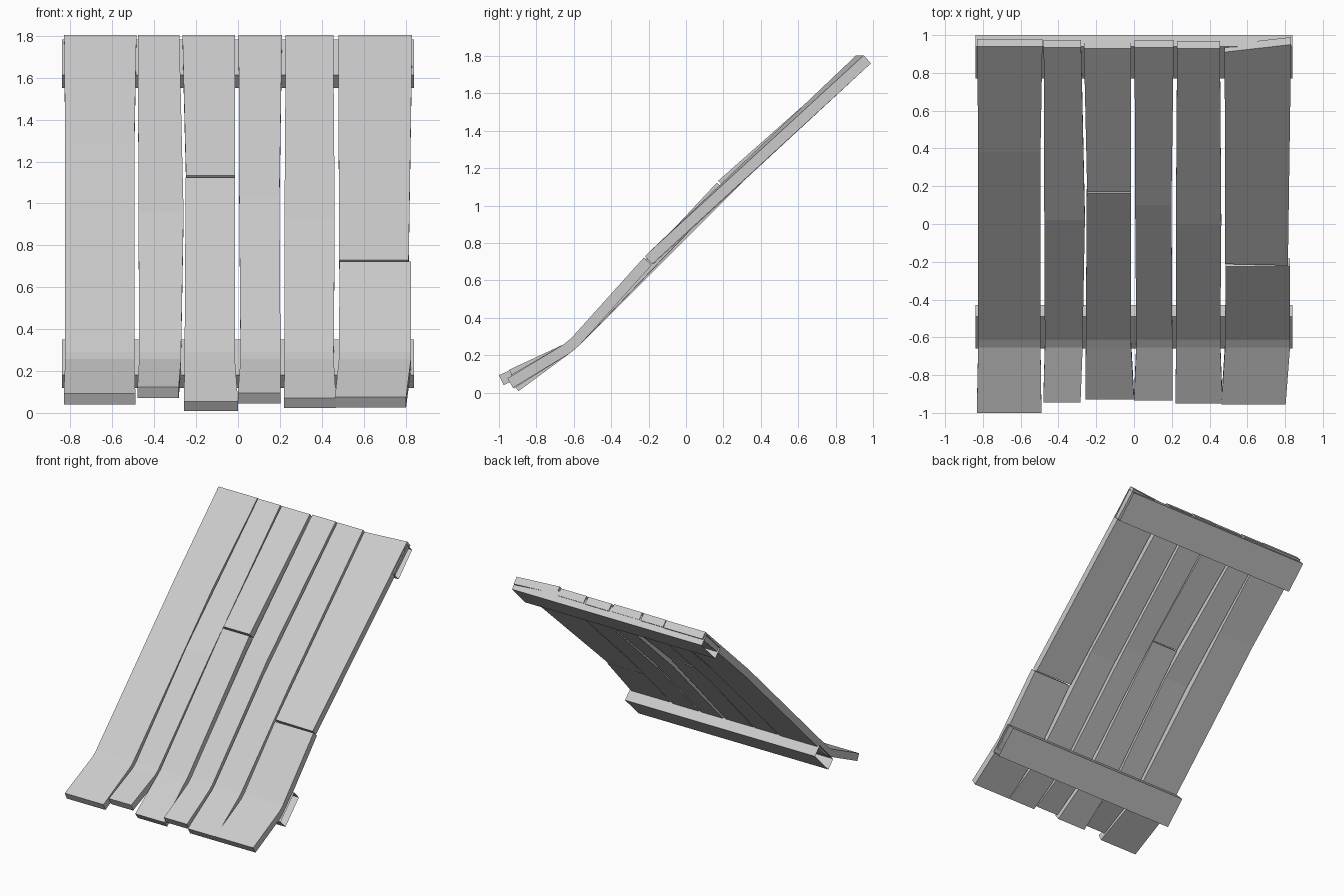
import bpy, bmesh
from mathutils import Vector

if "Cube" in bpy.data.objects:
    bpy.data.objects.remove(bpy.data.objects["Cube"])

THICK = 0.058


def make_object(name, bm):
    bmesh.ops.recalc_face_normals(bm, faces=bm.faces[:])
    mesh = bpy.data.meshes.new(name)
    bm.to_mesh(mesh)
    bm.free()
    bpy.context.collection.objects.link(bpy.data.objects.new(name, mesh))


def plank(name, sections):
    """Loft a board, top to bottom, through (y, z, x_left, x_right[, y shift of left edge])."""
    bm = bmesh.new()
    pts = [Vector((s[0], s[1])) for s in sections]
    rings = []
    for i, s in enumerate(sections):
        t = (pts[min(i + 1, len(pts) - 1)] - pts[max(i - 1, 0)]).normalized()
        oy, oz = -t.y * THICK, t.x * THICK  # thickness lies behind and below
        y, z, x0, x1 = s[:4]
        yl = y + (s[4] if len(s) > 4 else 0)
        rings.append([bm.verts.new(c) for c in (
            (x0, yl, z), (x1, y, z), (x1, y + oy, z + oz), (x0, yl + oy, z + oz))])
    for a, b in zip(rings, rings[1:]):
        for k in range(4):
            n = (k + 1) % 4
            bm.faces.new((a[k], a[n], b[n], b[k]))
    bm.faces.new(rings[0])
    bm.faces.new(rings[-1])
    make_object(name, bm)


def bend(x0, x1):
    # kick-out near the foot of each board
    return [(-0.615, 0.29, x0, x1), (-0.655, 0.258, x0, x1)]


# Boards, left to right
plank("plank_1", [(0.94, 1.804, -0.83, -0.485), (0.38, 1.285, -0.825, -0.495),
                  *bend(-0.825, -0.495), (-1.0, 0.093, -0.832, -0.49)])
plank("plank_2", [(0.935, 1.804, -0.478, -0.28), (0.02, 0.96, -0.475, -0.26),
                  *bend(-0.472, -0.272), (-0.945, 0.123, -0.48, -0.283)])
plank("plank_3_upper", [(0.93, 1.804, -0.265, -0.015), (0.172, 1.133, -0.248, -0.015)])
plank("plank_3_lower", [(0.165, 1.123, -0.25, -0.015), *bend(-0.255, -0.015),
                        (-0.93, 0.055, -0.258, 0.0)])
plank("plank_4", [(0.935, 1.804, 0.003, 0.21), (0.10, 1.03, 0.006, 0.198),
                  *bend(0.012, 0.203), (-0.935, 0.096, 0.0, 0.203)])
plank("plank_5", [(0.93, 1.804, 0.228, 0.455), (0.0, 0.93, 0.222, 0.462),
                  *bend(0.222, 0.457), (-0.95, 0.072, 0.22, 0.468)])
plank("plank_6_upper", [(0.95, 1.804, 0.48, 0.832, -0.04),
                        (-0.22, 0.73, 0.482, 0.815, 0.008)])
plank("plank_6_lower", [(-0.226, 0.722, 0.485, 0.826), *bend(0.482, 0.826),
                        (-0.955, 0.076, 0.463, 0.803)])


# Rear crossbars: hollow sleeves with open ends
def crossbar(name, y, z):
    bm = bmesh.new()
    prof = [(0, 0), (0.17, 0.17), (0.23, 0.108), (0.06, -0.062)]
    ends = [[bm.verts.new((x, y + a, z + b)) for a, b in prof] for x in (-0.84, 0.84)]
    for k in range(4):
        n = (k + 1) % 4
        bm.faces.new((ends[0][k], ends[0][n], ends[1][n], ends[1][k]))
    make_object(name, bm)


crossbar("upper_crossbar", 0.77, 1.613)
crossbar("lower_crossbar", -0.66, 0.18)
